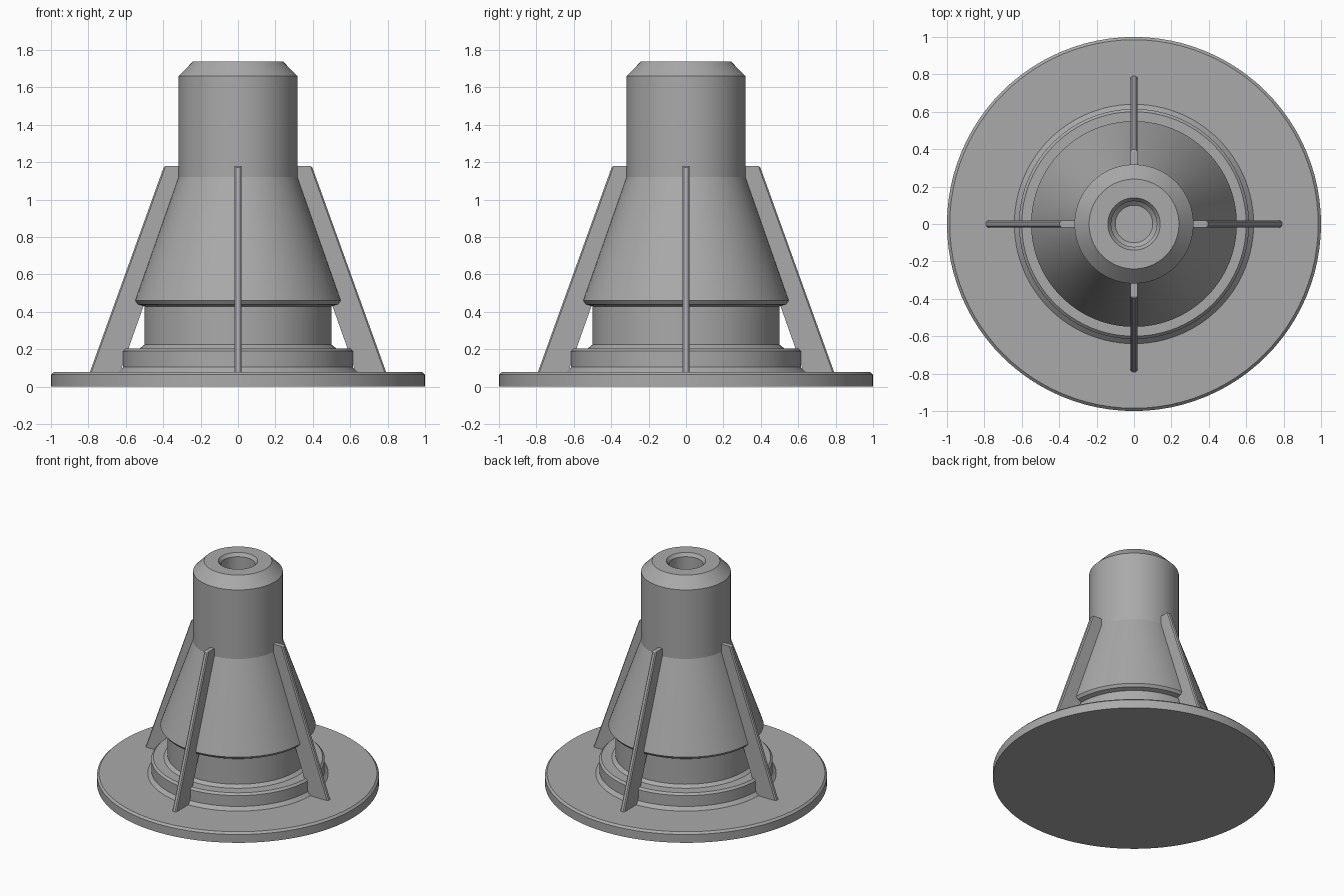
import bpy, bmesh, math
from mathutils import Matrix

if "Cube" in bpy.data.objects:
    bpy.data.objects.remove(bpy.data.objects["Cube"])

grey = bpy.data.materials.new("plain grey")
grey.use_nodes = True
grey.diffuse_color = (0.4, 0.4, 0.4, 1)
grey.node_tree.nodes["Principled BSDF"].inputs["Base Color"].default_value = (0.4, 0.4, 0.4, 1)


def finish(name, bm):
    bmesh.ops.recalc_face_normals(bm, faces=bm.faces)
    mesh = bpy.data.meshes.new(name)
    bm.to_mesh(mesh)
    bm.free()
    mesh.materials.append(grey)
    obj = bpy.data.objects.new(name, mesh)
    bpy.context.collection.objects.link(obj)
    return obj


def smooth(obj):
    bpy.ops.object.select_all(action="DESELECT")
    obj.select_set(True)
    bpy.context.view_layer.objects.active = obj
    bpy.ops.object.shade_smooth_by_angle(angle=math.radians(15))


def lathe(name, profile, steps=96):
    """Spin (radius, height) points about z; points on the axis merge."""
    bm = bmesh.new()
    verts = [bm.verts.new((r, 0, z)) for r, z in profile]
    edges = [bm.edges.new(pair) for pair in zip(verts, verts[1:])]
    bmesh.ops.spin(bm, geom=verts + edges, cent=(0, 0, 0), axis=(0, 0, 1),
                   angle=math.tau, steps=steps)
    bmesh.ops.remove_doubles(bm, verts=bm.verts, dist=0.0001)
    obj = finish(name, bm)
    smooth(obj)
    return obj


# Flange, collar, neck, cone, spout and blind bore as one turned body
lathe("turned_body", [
    (0, 0), (1, 0), (1, 0.065), (0.985, 0.08),              # flange
    (0.64, 0.08), (0.615, 0.105), (0.615, 0.19), (0.6, 0.205),  # collar
    (0.525, 0.205), (0.5, 0.225), (0.5, 0.43),              # neck
    (0.535, 0.44), (0.55, 0.46), (0.318, 1.12),             # cone
    (0.318, 1.66), (0.24, 1.74),                            # spout
    (0.14, 1.74), (0.122, 1.715), (0.122, 1.36), (0.1, 1.34), (0, 1.34),  # bore
])

# Four sloping ribs with chamfered outer edges
RIB = [(0.633, 0.07), (0.795, 0.07), (0.395, 1.18), (0.24, 1.18)]
HALF = 0.0175
for i, side in enumerate(("left", "back", "right", "front")):
    bm = bmesh.new()
    face = bm.faces.new([bm.verts.new((x, -HALF, z)) for x, z in RIB])
    out = bmesh.ops.extrude_face_region(bm, geom=[face])
    moved = [g for g in out["geom"] if isinstance(g, bmesh.types.BMVert)]
    bmesh.ops.translate(bm, verts=moved, vec=(0, 2 * HALF, 0))
    outer = [e for e in bm.edges
             if all(v.co.x > 0.39 and abs(v.co.x - 0.633) > 0.01 for v in e.verts)
             and (e.verts[0].co - e.verts[1].co).length > 0.03
             and not all(v.co.z < 0.1 for v in e.verts)]
    bmesh.ops.bevel(bm, geom=outer, offset=0.008, segments=1, affect="EDGES")
    bmesh.ops.rotate(bm, verts=bm.verts, cent=(0, 0, 0),
                     matrix=Matrix.Rotation(i * math.pi / 2, 3, "Z"))
    finish(side + "_rib", bm)
